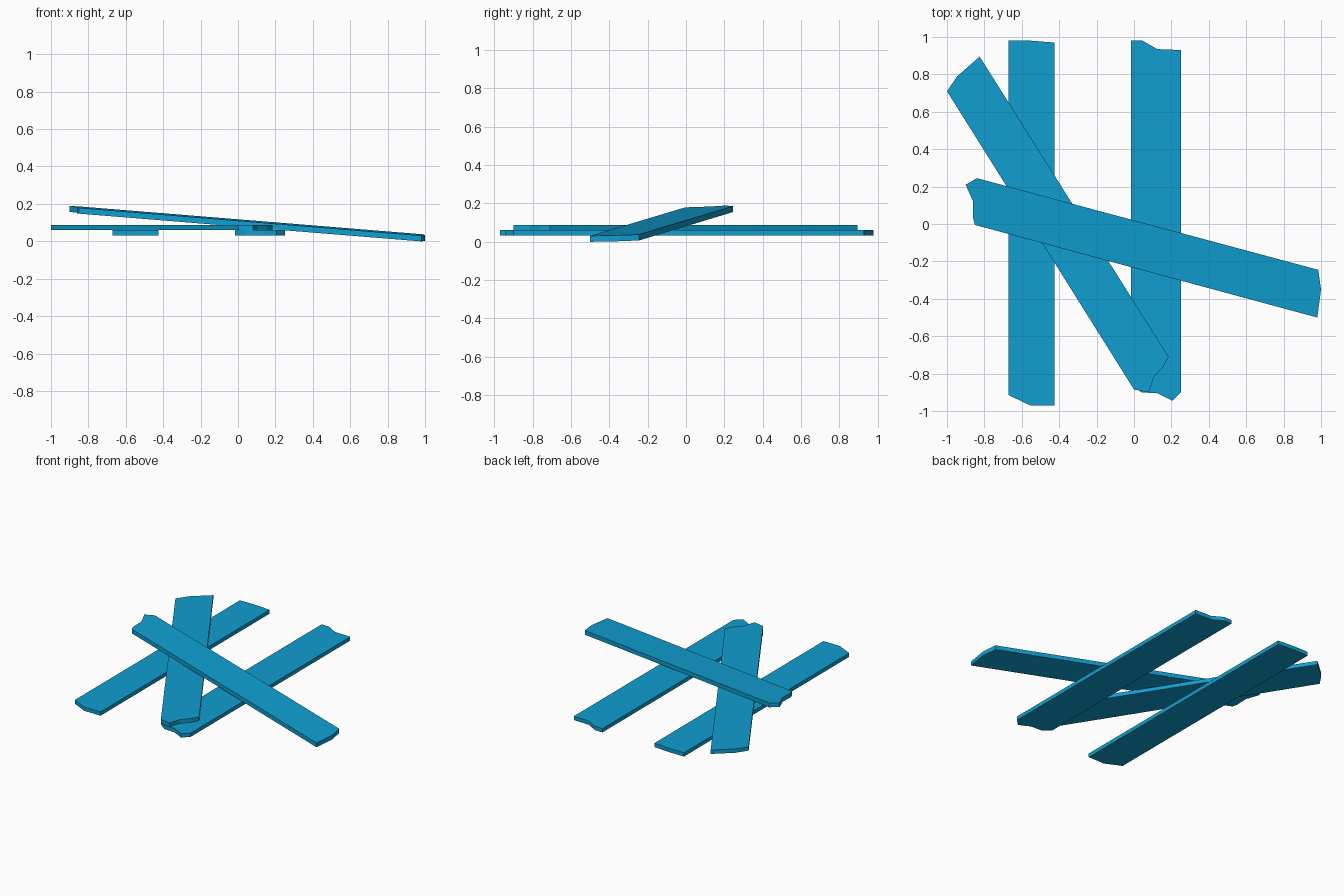
import bpy
import bmesh

cube = bpy.data.objects.get("Cube")
if cube:
    bpy.data.objects.remove(cube, do_unlink=True)

# Single painted-wood colour
blue = bpy.data.materials.new("blue_paint")
blue.use_nodes = True
colour = (0.005, 0.345, 0.63, 1)
blue.diffuse_color = colour
shader = blue.node_tree.nodes["Principled BSDF"]
shader.inputs["Base Color"].default_value = colour
shader.inputs["Roughness"].default_value = 0.8


def plank(name, outline, top, thickness=0.028, slope=(0, 0)):
    """Extrude a broken-ended board outline down from a (sloping) top plane."""
    bm = bmesh.new()
    verts = [bm.verts.new((x, y, top + slope[0] * x + slope[1] * y))
             for x, y in outline]
    face = bm.faces.new(verts)
    grown = bmesh.ops.extrude_face_region(bm, geom=[face], use_keep_orig=True)
    moved = [v for v in grown["geom"] if isinstance(v, bmesh.types.BMVert)]
    bmesh.ops.translate(bm, verts=moved, vec=(0, 0, -thickness))
    bmesh.ops.recalc_face_normals(bm, faces=bm.faces)
    mesh = bpy.data.meshes.new(name)
    bm.to_mesh(mesh)
    bm.free()
    mesh.materials.append(blue)
    obj = bpy.data.objects.new(name, mesh)
    bpy.context.collection.objects.link(obj)
    return obj


# Two parallel boards underneath
plank("lower_plank_right",
      [(-0.67, 0.98), (-0.55, 0.98), (-0.425, 0.97),
       (-0.425, -0.97), (-0.555, -0.97), (-0.67, -0.915)], top=0.06)
plank("lower_plank_left",
      [(-0.015, 0.98), (0.045, 0.98), (0.125, 0.935), (0.25, 0.93),
       (0.25, -0.9), (0.205, -0.945), (0.125, -0.905), (0.04, -0.9),
       (-0.015, -0.86)], top=0.06)

# Diagonal board lying flat across them
plank("diagonal_plank",
      [(-1, 0.71), (-0.945, 0.79), (-0.825, 0.895), (0.185, -0.71),
       (0.155, -0.765), (0.105, -0.82), (0.08, -0.9), (0, -0.885)], top=0.088)

# Top board leaning down to the ground
plank("leaning_plank",
      [(-0.9, 0.21), (-0.84, 0.245), (0.985, -0.245), (1, -0.35),
       (0.98, -0.5), (-0.85, -0.005), (-0.86, 0.03), (-0.86, 0.12)],
      top=0.117, thickness=0.031, slope=(-0.073, 0.03))
